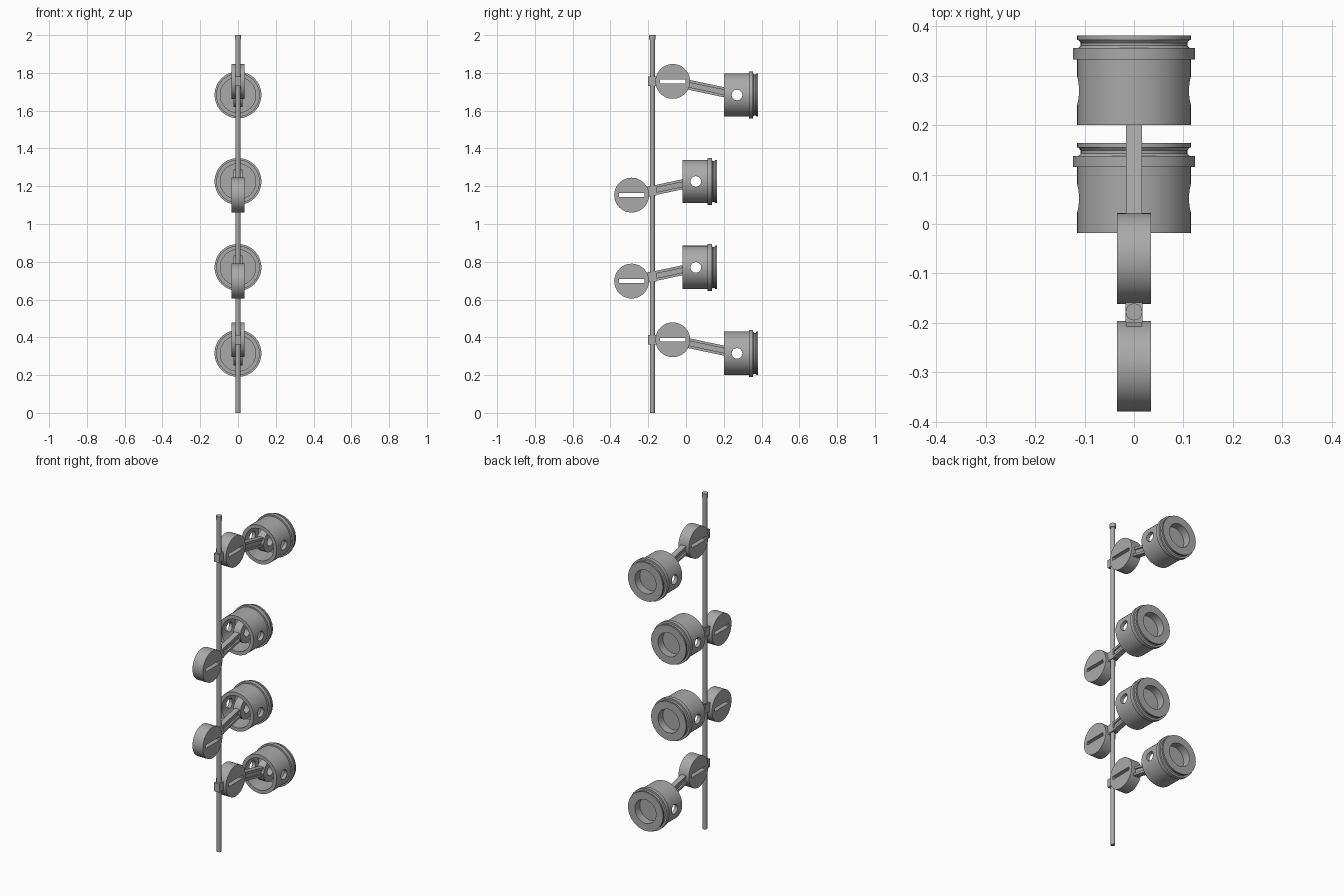
import bpy, bmesh, math
from mathutils import Matrix, Vector

if "Cube" in bpy.data.objects:
    bpy.data.objects.remove(bpy.data.objects["Cube"])

steel = bpy.data.materials.new("steel_grey")
steel.use_nodes = True
GREY = (0.4, 0.4, 0.4, 1)
steel.diffuse_color = GREY
steel.node_tree.nodes["Principled BSDF"].inputs["Base Color"].default_value = GREY
SHAFT_Y = -0.178


def finish(name, bm, matrix=Matrix()):
    """Turn a bmesh into a placed, shaded object."""
    bmesh.ops.recalc_face_normals(bm, faces=bm.faces)
    mesh = bpy.data.meshes.new(name)
    bm.to_mesh(mesh)
    bm.free()
    mesh.transform(matrix)
    mesh.materials.append(steel)
    ob = bpy.data.objects.new(name, mesh)
    bpy.context.collection.objects.link(ob)
    return ob


def smooth(ob):
    bpy.ops.object.select_all(action="DESELECT")
    ob.select_set(True)
    bpy.context.view_layer.objects.active = ob
    bpy.ops.object.shade_smooth_by_angle(angle=math.radians(30))


def lathe(name, profile, matrix, steps=48):
    """Revolve (radius, height) points about z; radius 0 closes the end."""
    bm = bmesh.new()
    verts = [bm.verts.new((r, 0, h)) for r, h in profile]
    edges = [bm.edges.new(pair) for pair in zip(verts, verts[1:])]
    bmesh.ops.spin(bm, geom=verts + edges, axis=(0, 0, 1), cent=(0, 0, 0),
                   angle=math.tau, steps=steps)
    bmesh.ops.remove_doubles(bm, verts=bm.verts, dist=1e-5)
    return finish(name, bm, matrix)


def rod_x(name, radius, half, y, z):
    """Solid cylinder lying along x."""
    profile = [(0, -half), (radius, -half), (radius, half), (0, half)]
    return lathe(name, profile, Matrix.Translation((0, y, z)) @ Matrix.Rotation(math.pi / 2, 4, "Y"))


def box(name, size, centre):
    bm = bmesh.new()
    bmesh.ops.create_cube(bm, size=1)
    return finish(name, bm, Matrix.Translation(centre) @ Matrix.Diagonal((*size, 1)))


def cut(ob, cutter):
    """Subtract the cutter and discard it."""
    mod = ob.modifiers.new("cut", "BOOLEAN")
    mod.operation, mod.solver, mod.object = "DIFFERENCE", "EXACT", cutter
    bpy.context.view_layer.objects.active = ob
    bpy.ops.object.modifier_apply(modifier=mod.name)
    bpy.data.objects.remove(cutter)


def beam(name, start, end):
    """I-section bar between two points in the yz plane."""
    bm = bmesh.new()
    w, web, h, inner = 0.016, 0.007, 0.026, 0.012
    quarter = [(w, h), (w, inner), (web, inner)]
    right = quarter + [(x, -y) for x, y in reversed(quarter)]
    outline = right + [(-x, -y) for x, y in right]
    face = bm.faces.new([bm.verts.new((x, 0, z)) for x, z in outline])
    along = Vector(end) - Vector(start)
    out = bmesh.ops.extrude_face_region(bm, geom=[face])
    bmesh.ops.translate(bm, vec=(0, along.length, 0),
                        verts=[v for v in out["geom"] if isinstance(v, bmesh.types.BMVert)])
    tilt = Matrix.Rotation(math.atan2(along.z, along.y), 4, "X")
    return finish(name, bm, Matrix.Translation(start) @ tilt)


# Hollow skirt, ring, groove, crown lip and crown bowl
PISTON = [(0, 0.125), (0.094, 0.125), (0.094, 0), (0.115, 0), (0.115, 0.133),
          (0.124, 0.133), (0.124, 0.156), (0.113, 0.156), (0.108, 0.161),
          (0.108, 0.167), (0.113, 0.173), (0.115, 0.173), (0.115, 0.182),
          (0.07, 0.182), (0.07, 0.135), (0, 0.135)]


def assembly(tag, disc_y, disc_z, pin_y, pin_z):
    # Piston with wrist pin hole
    piston = lathe("piston_" + tag, PISTON,
                   Matrix.Translation((0, pin_y - 0.07, pin_z)) @ Matrix.Rotation(-math.pi / 2, 4, "X"))
    cut(piston, rod_x("cutter", 0.028, 0.2, pin_y, pin_z))
    smooth(piston)

    # Small end eye inside the piston
    eye = rod_x("rod_eye_" + tag, 0.063, 0.024, pin_y, pin_z)
    cut(eye, rod_x("cutter", 0.028, 0.2, pin_y, pin_z))
    smooth(eye)

    # Slotted crank disc
    disc = rod_x("crank_disc_" + tag, 0.092, 0.034, disc_y, disc_z)
    cut(disc, box("cutter", (0.2, 0.136, 0.02), (0, disc_y, disc_z)))
    smooth(disc)

    # Connecting rod between disc rim and eye
    start, end = Vector((0, disc_y, disc_z)), Vector((0, pin_y, pin_z))
    way = (end - start).normalized()
    beam("connecting_rod_" + tag, start + way * 0.085, end - way * 0.05)

    # Block that joins the disc to the shaft
    box("shaft_block_" + tag, (0.034, 0.045, 0.05),
        (0, SHAFT_Y, disc_z + (SHAFT_Y - disc_y) * way.z / way.y * (disc_y < SHAFT_Y)))


FAR, NEAR = (-0.07, 0.27), (-0.288, 0.052)
for tag, (disc_y, pin_y), disc_z, pin_z in (
        ("bottom", FAR, 0.387, 0.315), ("lower_middle", NEAR, 0.698, 0.77),
        ("upper_middle", NEAR, 1.153, 1.225), ("top", FAR, 1.755, 1.683)):
    assembly(tag, disc_y, disc_z, pin_y, pin_z)

# Upright shaft with a small cap
smooth(lathe("shaft", [(0, 0), (0.013, 0), (0.013, 1.976), (0.017, 1.976), (0.017, 2), (0, 2)],
             Matrix.Translation((0, SHAFT_Y, 0)), 24))
